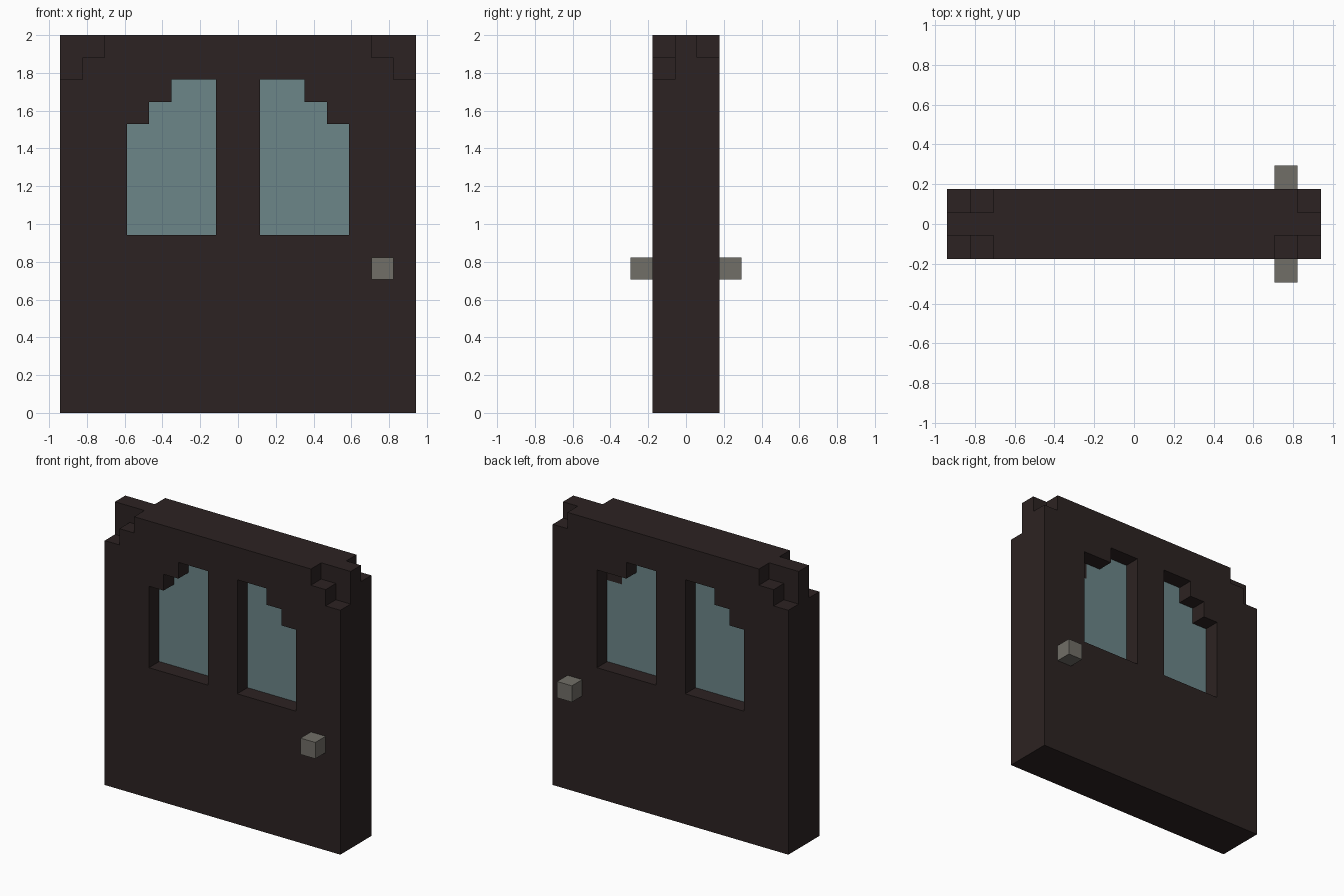
import bpy, bmesh, math

if "Cube" in bpy.data.objects:
    bpy.data.objects.remove(bpy.data.objects["Cube"])

U = 2 / 17                      # one block; the door is 16 x 3 x 17 blocks


def material(name, rgb):
    m = bpy.data.materials.new(name)
    m.diffuse_color = (*rgb, 1)
    m.use_nodes = True
    m.node_tree.nodes["Principled BSDF"].inputs["Base Color"].default_value = m.diffuse_color
    return m


DARK_WOOD = material("dark wood", (0.0252, 0.0165, 0.0160))
GLASS = material("blue grey glass", (0.150, 0.238, 0.250))
METAL = material("grey metal", (0.165, 0.156, 0.136))


def window_top(column):
    """Top of the arched window, by distance from the door's centre line."""
    return {1: 15, 2: 15, 3: 14, 4: 13}.get(column, 0)


def part_at(x, y, z):
    """Which part fills block x (-8..7), y (-1..1), z (0..16)."""
    if not (-8 <= x <= 7 and -1 <= y <= 1 and 0 <= z <= 16):
        return None
    column = x if x >= 0 else -1 - x
    # stepped corners on the outer layers
    if y:
        cut = {7: 15, 6: 16}
        if y == 1 and x > 0:
            cut = {7: 16}       # only one block is missing here
        if z >= cut.get(column, 17):
            return None
    # windows: glass in the middle layer, open on both sides
    if 8 <= z < window_top(column):
        return None if y else "glass"
    if (x, y, z) == (4, 1, 13):  # chipped block behind the right window
        return None
    return "door"


def build(name, part, mat, hidden_by):
    """Skin the blocks of a part, then merge the flat areas."""
    bm = bmesh.new()
    for x in range(-8, 8):
        for y in range(-1, 2):
            for z in range(17):
                if part_at(x, y, z) != part:
                    continue
                c = (x + 0.5, y, z + 0.5)
                for axis in range(3):
                    for s in (-1, 1):
                        n = [x, y, z]
                        n[axis] += s
                        if part_at(*n) in hidden_by:
                            continue
                        a, b = (axis + 1) % 3, (axis + 2) % 3
                        loop = [(-1, -1), (1, -1), (1, 1), (-1, 1)][::s]
                        verts = []
                        for i, j in loop:
                            p = list(c)
                            p[axis] += s / 2
                            p[a] += i / 2
                            p[b] += j / 2
                            verts.append(bm.verts.new([v * U for v in p]))
                        bm.faces.new(verts)
    bmesh.ops.remove_doubles(bm, verts=bm.verts[:], dist=1e-4)
    bmesh.ops.dissolve_limit(bm, angle_limit=math.radians(1),
                             verts=bm.verts[:], edges=bm.edges[:])
    finish(name, bm, mat)


def finish(name, bm, mat):
    me = bpy.data.meshes.new(name)
    bm.to_mesh(me)
    bm.free()
    me.materials.append(mat)
    bpy.context.collection.objects.link(bpy.data.objects.new(name, me))


# door slab and window panes
build("door_panel", "door", DARK_WOOD, ("door", "glass"))
build("window_panes", "glass", GLASS, ("door", "glass"))

# a knob on each side
for name, side in (("front_knob", -1), ("back_knob", 1)):
    bm = bmesh.new()
    bmesh.ops.create_cube(bm, size=U)
    bmesh.ops.translate(bm, verts=bm.verts[:], vec=(6.5 * U, side * 2 * U, 6.5 * U))
    finish(name, bm, METAL)
